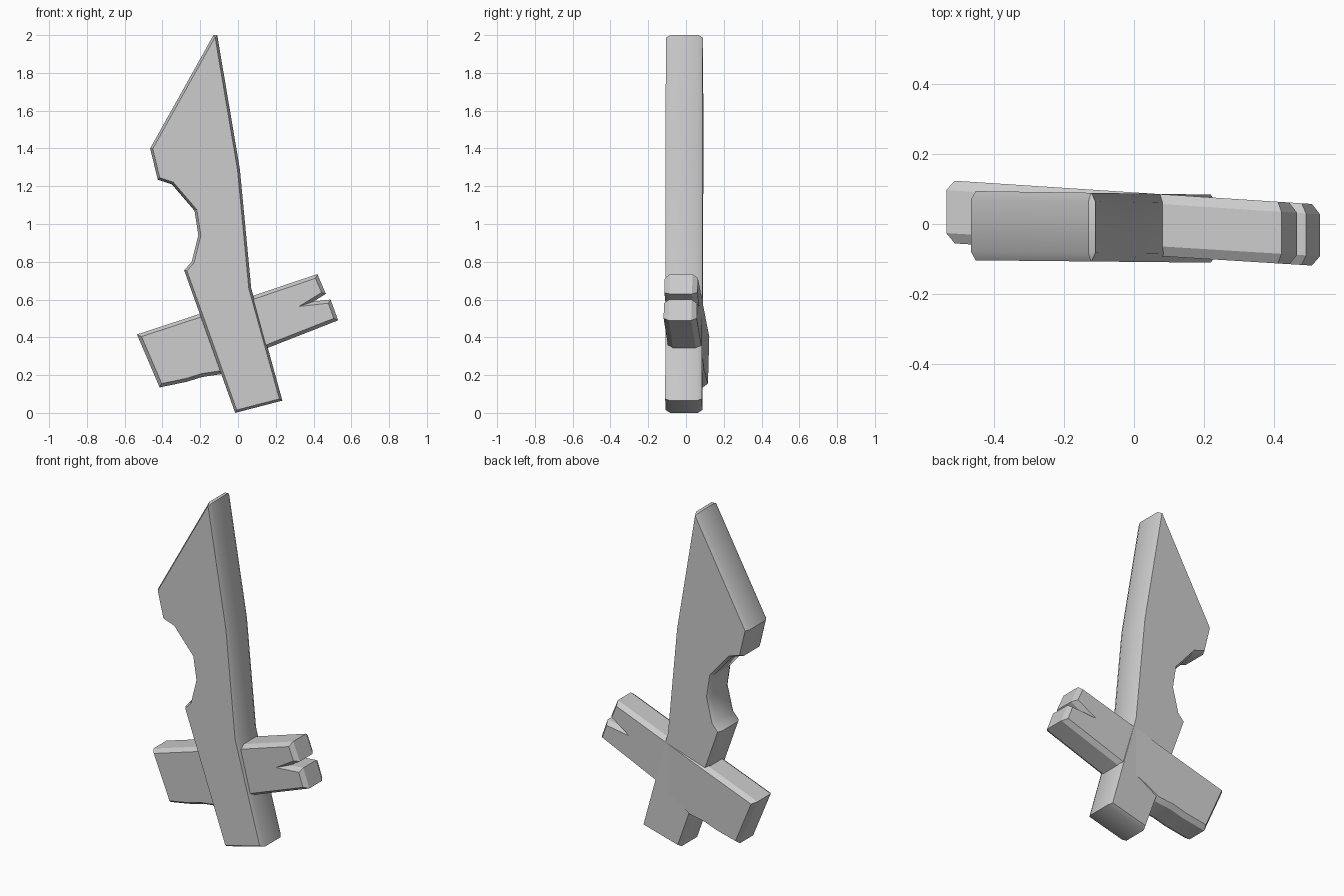
import bpy, bmesh, math
from mathutils import Vector

if "Cube" in bpy.data.objects:
    bpy.data.objects.remove(bpy.data.objects["Cube"])


def inset_outline(pts, d):
    """Mitred inward offset of a clockwise outline."""
    out = []
    for i, p in enumerate(pts):
        p = Vector(p)
        a = (p - Vector(pts[i - 1])).normalized()
        b = (Vector(pts[(i + 1) % len(pts)]) - p).normalized()
        na, nb = Vector((a.y, -a.x)), Vector((b.y, -b.x))
        out.append(p + (na + nb) * d / (1 + na.dot(nb)))
    return out


def plank(name, outline, front, back, inset, depth):
    """Extruded outline with chamfered rims; front/back are (y at x=0, slope)."""
    bm = bmesh.new()
    inner = inset_outline(outline, inset)
    rings = []
    for pts, (y, slope), dy in ((inner, front, 0), (outline, front, depth),
                                (outline, back, -depth), (inner, back, 0)):
        rings.append([bm.verts.new((p[0], y + slope * p[0] + dy, p[1])) for p in pts])
    n = len(outline)
    for r0, r1 in zip(rings, rings[1:]):
        for i in range(n):
            j = (i + 1) % n
            bm.faces.new((r0[i], r0[j], r1[j], r1[i]))
    bm.faces.new(rings[0])
    bm.faces.new(rings[-1])
    bmesh.ops.recalc_face_normals(bm, faces=bm.faces)
    mesh = bpy.data.meshes.new(name)
    bm.to_mesh(mesh)
    bm.free()
    obj = bpy.data.objects.new(name, mesh)
    bpy.context.collection.objects.link(obj)
    bpy.ops.object.select_all(action='DESELECT')
    obj.select_set(True)
    bpy.context.view_layer.objects.active = obj
    bpy.ops.object.shade_smooth_by_angle(angle=math.radians(28))
    return obj


# Long board: pointed blade, notched edge and handle in one piece
plank("blade_board",
      [(-0.13, 2.0), (-0.11, 2.0), (0.01, 1.29), (0.07, 0.66), (0.235, 0.065),
       (-0.015, 0.0), (-0.285, 0.755), (-0.245, 0.80), (-0.21, 0.94),
       (-0.23, 1.07), (-0.35, 1.21), (-0.425, 1.235), (-0.465, 1.40)],
      front=(-0.108, -0.01), back=(0.087, -0.015), inset=0.013, depth=0.025)

# Slanted cross board with a split right end
plank("cross_board",
      [(-0.535, 0.415), (-0.20, 0.525), (0.08, 0.62), (0.42, 0.735), (0.465, 0.63),
       (0.40, 0.59), (0.49, 0.60), (0.53, 0.49), (0.16, 0.345), (-0.09, 0.205),
       (-0.19, 0.19), (-0.27, 0.165), (-0.415, 0.135)],
      front=(-0.087, -0.062), back=(0.09, -0.065), inset=0.018, depth=0.028)
